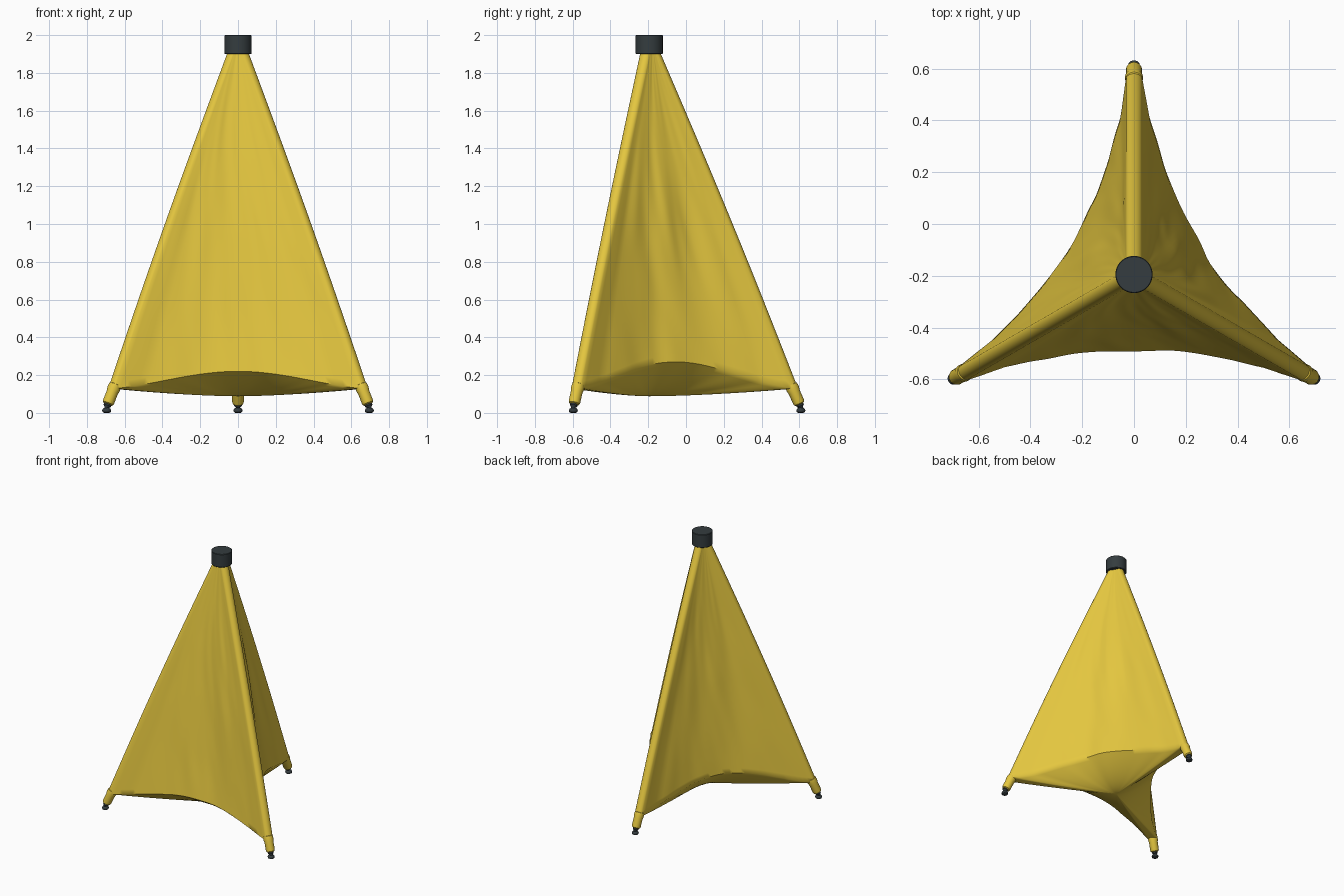
import bpy, bmesh
from math import sin, cos, pi, radians
from mathutils import Vector, noise

if "Cube" in bpy.data.objects:
    bpy.data.objects.remove(bpy.data.objects["Cube"])

CY = -0.195                                   # stand axis in y
AXIS = Vector((0, CY, 0))
LEGS = [90, 210, 330]                         # leg directions
PANELS = [(0.135, 0.26), (0.11, 0.22), (0.115, 0.27)]  # inward bow, hem peak: left, front, right


def material(name, rgb):
    m = bpy.data.materials.new(name)
    m.diffuse_color = (*rgb, 1)
    m.use_nodes = True
    m.node_tree.nodes["Principled BSDF"].inputs["Base Color"].default_value = m.diffuse_color
    return m


yellow = material("yellow_cloth", (0.78, 0.57, 0.05))
dark = material("dark_plastic", (0.035, 0.046, 0.05))


def direction(deg):
    return Vector((cos(radians(deg)), sin(radians(deg)), 0))


def finish(bm, name, mat, angle=40):
    bmesh.ops.recalc_face_normals(bm, faces=bm.faces)
    me = bpy.data.meshes.new(name)
    bm.to_mesh(me)
    bm.free()
    ob = bpy.data.objects.new(name, me)
    bpy.context.collection.objects.link(ob)
    me.materials.append(mat)
    bpy.ops.object.select_all(action='DESELECT')
    ob.select_set(True)
    bpy.context.view_layer.objects.active = ob
    bpy.ops.object.shade_smooth_by_angle(angle=radians(angle))
    return ob


def bridge(bm, a, b):
    n = len(a)
    for i in range(n):
        bm.faces.new((a[i], a[(i + 1) % n], b[(i + 1) % n], b[i]))


def lathe(name, profile, start, axis, mat, n=32):
    """Revolve (radius, distance) pairs around an axis, with closed ends."""
    bm = bmesh.new()
    q = axis.to_track_quat('Z', 'Y')
    rings = [[bm.verts.new(start + q @ Vector((r * cos(2 * pi * k / n), r * sin(2 * pi * k / n), d)))
              for k in range(n)] for r, d in profile]
    for a, b in zip(rings, rings[1:]):
        bridge(bm, a, b)
    bm.faces.new(rings[0])
    bm.faces.new(rings[-1])
    return finish(bm, name, mat)


def leg_radius(z):
    t = (1.9 - z) / 1.87
    return 0.028 + 0.765 * t + 0.012 * sin(pi * max(0, min(1, t)))


# Outline samples: rounded leg corner followed by an inward-bowed panel
samples = []
for i in range(3):
    samples += [("corner", i, -60 + 120 * k / 8) for k in range(1, 8)]
    samples += [("panel", i, k / 44) for k in range(45)]


def hem_height(kind, i, s):
    if kind == "corner":
        return 0.13
    return 0.13 + (PANELS[i][1] - 0.13) * sin(pi * s) ** 1.4


def cloth_point(kind, i, s, v):
    z = 1.93 + (hem_height(kind, i, s) - 1.93) * v
    R, tube = leg_radius(z), 0.034
    up = AXIS + Vector((0, 0, z))
    if kind == "corner":
        return up + direction(LEGS[i]) * R + direction(LEGS[i] + s) * tube
    a, b = direction(LEGS[i]) * R, direction(LEGS[(i + 1) % 3]) * R
    size = R / 0.76
    bow = PANELS[i][0] * max(0, size) ** 1.15 * 4 * s * (1 - s)
    # soft long wrinkles running down from the top, fading at the seams
    fade = sin(pi * s) * min(1, 2 * size)
    fold = 0.016 * noise.noise(Vector((s * 5 + i * 9, z * 1.1, 2.0)))
    fold += 0.006 * noise.noise(Vector((s * 11 + z * 2, z * 2.2, i * 5)))
    for side in (s, 1 - s):                   # pulled crease beside each leg
        fold -= 0.010 * size * max(0, 1 - abs(side - 0.11) / 0.07) ** 2
    return up + a.lerp(b, s) + direction(LEGS[i] + 60) * (tube - bow + fold * fade)


# Cloth cover with sagging underside
bm = bmesh.new()
ROWS, UNDER = 48, 14
rings = [[bm.verts.new(cloth_point(*p, r / ROWS)) for p in samples] for r in range(ROWS + 1)]
hem = [v.co.copy() for v in rings[-1]]
for r in range(1, UNDER):
    u = 1 - r / UNDER
    rings.append([bm.verts.new((c.x * u, CY + (c.y - CY) * u, 0.088 + (c.z - 0.088) * u ** 1.6))
                  for c in hem])
for a, b in zip(rings, rings[1:]):
    bridge(bm, a, b)
bm.faces.new(rings[0])
tip = bm.verts.new((0, CY, 0.088))
last = rings[-1]
for k in range(len(last)):
    bm.faces.new((last[k], last[(k + 1) % len(last)], tip))
finish(bm, "cloth_cover", yellow, 50)

# Top cap
lathe("top_cap", [(0.069, 0), (0.072, 0.003), (0.072, 0.097), (0.069, 0.1)],
      AXIS + Vector((0, 0, 1.9)), Vector((0, 0, 1)), dark, 48)

# Foot sleeves, ankle plugs and ground pads
for name, deg in zip(("back", "left", "right"), LEGS):
    d = direction(deg)
    top = AXIS + d * 0.748 + Vector((0, 0, 0.155))
    end = AXIS + d * 0.797 + Vector((0, 0, 0.045))
    ax = (end - top).normalized()
    n = (end - top).length
    lathe(name + "_foot_sleeve",
          [(0.02, 0), (0.033, 0.008), (0.035, 0.03), (0.031, 0.05), (0.031, n - 0.016),
           (0.028, n - 0.005), (0.02, n)], top, ax, yellow)
    lathe(name + "_ankle_plug", [(0.020, 0), (0.020, 0.018), (0.012, 0.026), (0.010, 0.034)],
          end - ax * 0.01, ax, dark, 24)
    lathe(name + "_ground_pad", [(0.014, 0), (0.022, 0.005), (0.024, 0.014), (0.02, 0.022), (0.01, 0.028)],
          AXIS + d * 0.803, Vector((0, 0, 1)), dark, 24)
